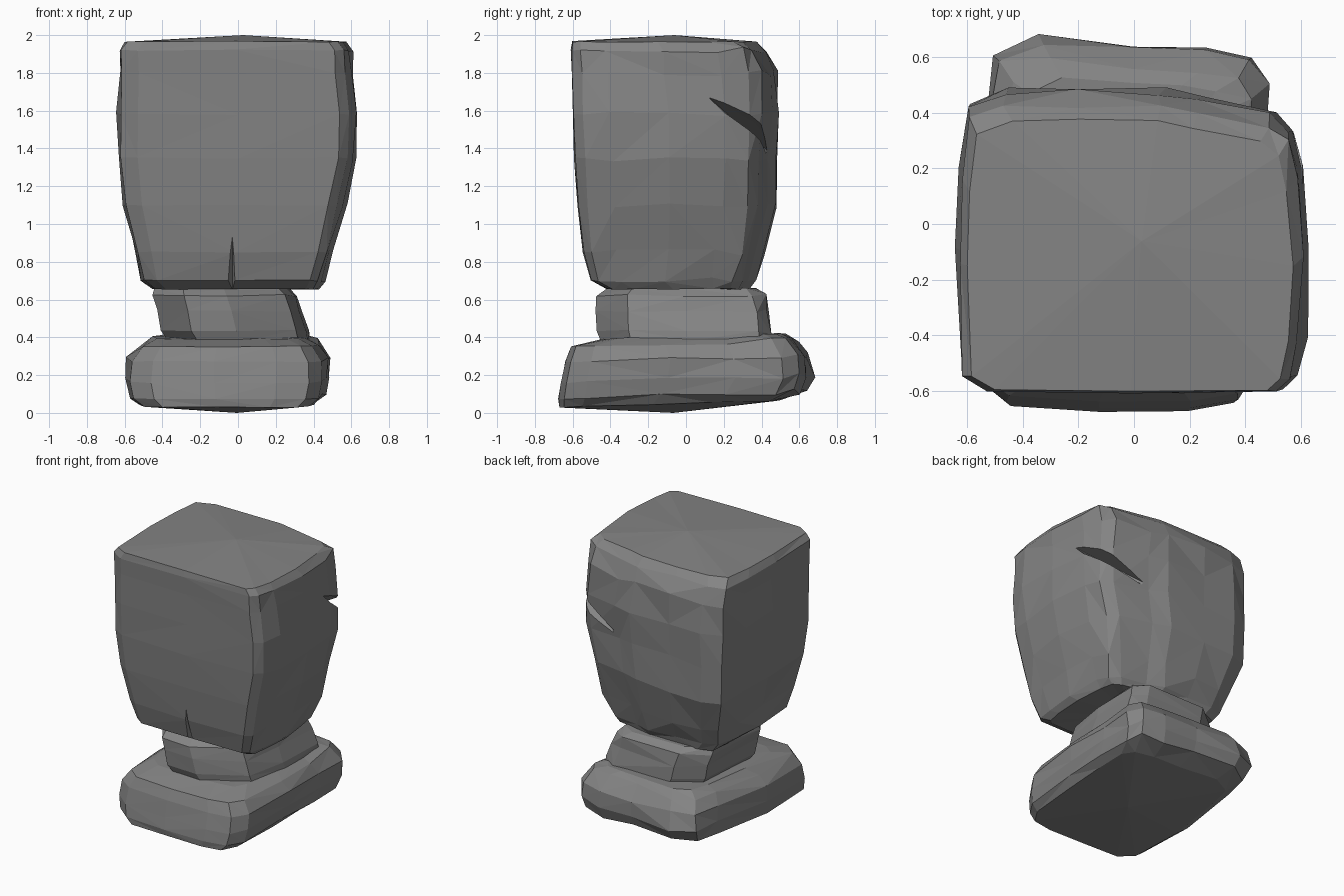
import bpy, bmesh, random
from mathutils import Vector

if "Cube" in bpy.data.objects:
    bpy.data.objects.remove(bpy.data.objects["Cube"])

random.seed(4)

# Dark grey stone
stone_mat = bpy.data.materials.new("dark_stone")
stone_mat.diffuse_color = (0.23, 0.23, 0.23, 1)
stone_mat.use_nodes = True
stone_mat.node_tree.nodes["Principled BSDF"].inputs["Base Color"].default_value = stone_mat.diffuse_color


def add_object(name, bm):
    bmesh.ops.recalc_face_normals(bm, faces=bm.faces[:])
    mesh = bpy.data.meshes.new(name)
    bm.to_mesh(mesh)
    bm.free()
    mesh.materials.append(stone_mat)
    obj = bpy.data.objects.new(name, mesh)
    bpy.context.collection.objects.link(obj)
    return obj


def stone(name, outline, rings, z_bottom, z_top, tilt=0.0, rough=0.0):
    """Loft a plan outline through rings of (z, x0, x1, y0, y1)."""
    xs, ys = zip(*outline)
    bm = bmesh.new()
    loops = []
    for i, (z, x0, x1, y0, y1) in enumerate(rings):
        loop = []
        inner = 0 < i < len(rings) - 1
        for px, py in outline:
            u = (px - min(xs)) / (max(xs) - min(xs))
            v = (py - min(ys)) / (max(ys) - min(ys))
            x, y = x0 + u * (x1 - x0), y0 + v * (y1 - y0)
            # front faces stay smooth, side and back faces are rougher
            r = rough * (0.25 if v < 0.15 else 1.0) if inner else rough * 0.2
            loop.append(bm.verts.new((x + random.uniform(-r, r) * 0.6,
                                      y + random.uniform(-r, r) * 0.8,
                                      z + tilt * y + random.uniform(-r, r))))
        loops.append(loop)
    n = len(outline)
    for a, b in zip(loops, loops[1:]):
        for j in range(n):
            k = (j + 1) % n
            if random.random() < 0.5:
                bm.faces.new((a[j], a[k], b[k]))
                bm.faces.new((a[j], b[k], b[j]))
            else:
                bm.faces.new((a[j], a[k], b[j]))
                bm.faces.new((a[k], b[k], b[j]))
    for loop, z in ((loops[0], z_bottom), (loops[-1], z_top)):
        c = sum((v.co for v in loop), Vector()) / n
        centre = bm.verts.new((c.x, c.y, z))
        for j in range(n):
            bm.faces.new((loop[j], loop[(j + 1) % n], centre))
    return add_object(name, bm)


def carve(target, points):
    """Cut the convex hull of a few points out of a stone."""
    bm = bmesh.new()
    for p in points:
        bm.verts.new(p)
    bmesh.ops.convex_hull(bm, input=bm.verts[:])
    cutter = add_object("crack_cutter", bm)
    cutter.hide_render = True
    mod = target.modifiers.new("crack", 'BOOLEAN')
    mod.operation, mod.solver, mod.object = 'DIFFERENCE', 'EXACT', cutter
    bpy.context.view_layer.objects.active = target
    bpy.ops.object.modifier_apply(modifier=mod.name)
    bpy.data.objects.remove(cutter)


# Base slab
stone("base_stone",
      [(-.57, -.56), (-.46, -.65), (-.13, -.67), (.2, -.67), (.37, -.64),
       (.44, -.53), (.47, -.1), (.48, .25), (.48, .52), (.42, .61), (.25, .64),
       (0, .65), (-.34, .68), (-.5, .6), (-.54, .4), (-.6, -.1)],
      [(.05, -.52, .41, -.67, .50), (.095, -.58, .465, -.675, .63),
       (.18, -.60, .485, -.66, .675), (.29, -.59, .48, -.64, .655),
       (.37, -.53, .43, -.61, .59), (.405, -.45, .34, -.44, .53)],
      0.0, 0.41, tilt=0.03, rough=0.016)

# Neck stone with a bevelled front
stone("neck_stone",
      [(-.41, -.22), (-.25, -.47), (-.02, -.48), (.29, -.32), (.34, 0),
       (.35, .37), (.25, .43), (-.2, .43), (-.38, .3)],
      [(.38, -.37, .38, -.45, .45), (.43, -.41, .37, -.475, .45),
       (.54, -.43, .34, -.48, .435), (.62, -.445, .31, -.475, .42),
       (.66, -.44, .27, -.42, .37)],
      0.38, 0.66, rough=0.014)

# Large upper block
block = stone("upper_block",
      [(-.62, -.54), (-.53, -.595), (0, -.605), (.53, -.60), (.58, -.55),
       (.61, -.4), (.63, -.1), (.60, .2), (.57, .34), (.5, .40), (.24, .45),
       (.1, .48), (-.2, .485), (-.46, .48), (-.6, .43), (-.625, .2), (-.635, -.1)],
      [(.655, -.45, .43, -.42, .34), (.70, -.51, .46, -.505, .365),
       (.85, -.545, .51, -.545, .41), (1.1, -.605, .57, -.575, .47),
       (1.35, -.635, .63, -.59, .475), (1.58, -.635, .64, -.60, .485),
       (1.8, -.63, .615, -.605, .48), (1.92, -.635, .61, -.61, .43),
       (1.965, -.60, .575, -.605, .375)],
      0.66, 2.0, rough=0.018)

# Split at the bottom of the front face
carve(block, [(-.03, -.575, .97), (-.11, -.63, .62), (.02, -.63, .62),
              (-.035, -.62, .95), (-.025, -.62, .95),
              (-.03, -.40, .62), (-.03, -.50, .78)])

# Diagonal crease around the back right corner
carve(block, [(.63, .1, 1.69), (.75, .1, 1.69), (.75, .5, 1.62),
              (.75, .5, 1.43), (.50, .37, 1.53), (.15, .55, 1.28),
              (.25, .46, 1.34)])
